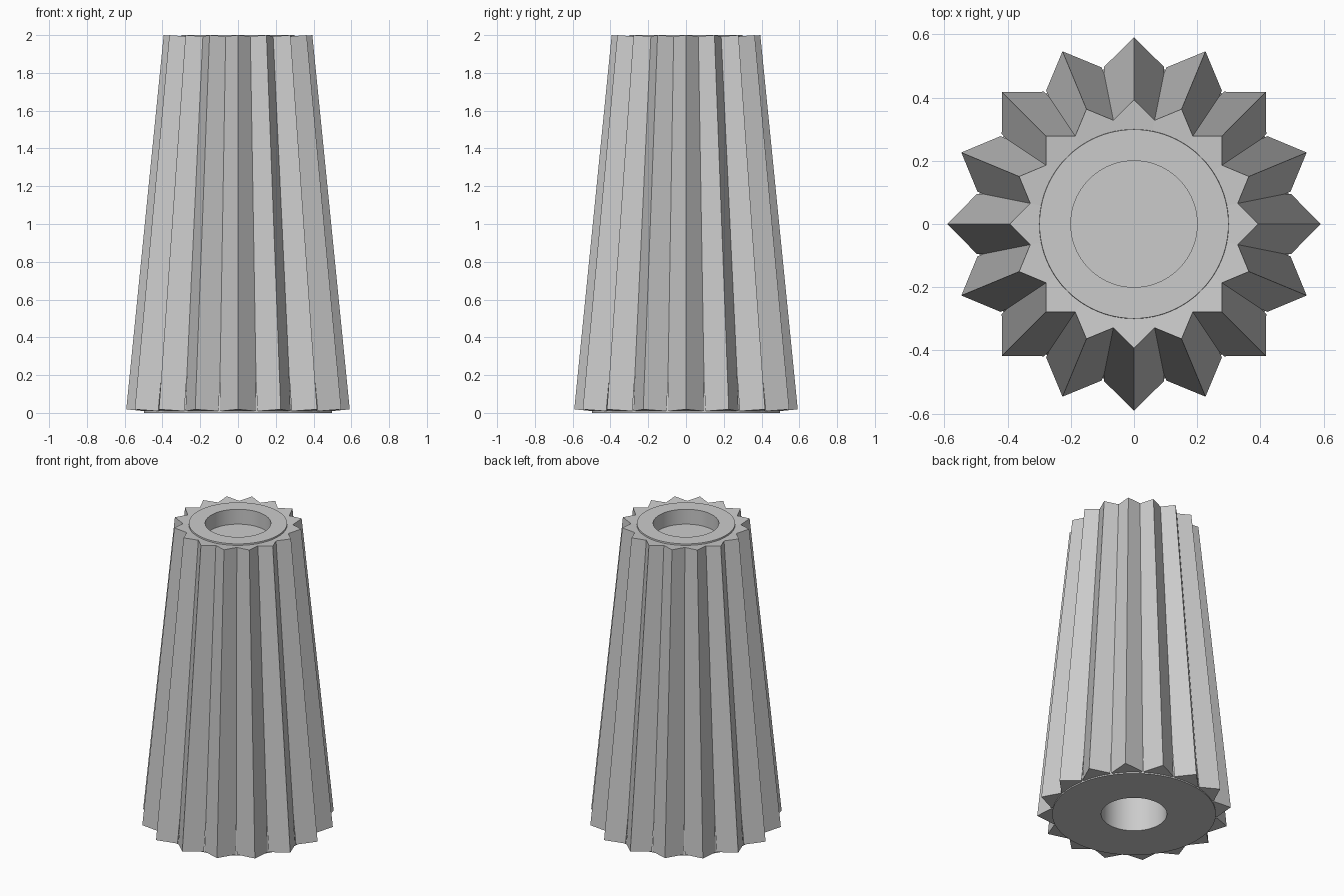
import bpy
import bmesh
import math
from mathutils import Matrix

cube = bpy.data.objects.get("Cube")
if cube:
    bpy.data.objects.remove(cube, do_unlink=True)

# Single stone grey colour
stone = bpy.data.materials.new("stone_grey")
stone.use_nodes = True
colour = (0.6, 0.6, 0.6, 1.0)
stone.diffuse_color = colour
for node in stone.node_tree.nodes:
    if node.type == "BSDF_PRINCIPLED":
        node.inputs["Base Color"].default_value = colour


def make_object(name, bm):
    mesh = bpy.data.meshes.new(name)
    bm.to_mesh(mesh)
    bm.free()
    mesh.materials.append(stone)
    obj = bpy.data.objects.new(name, mesh)
    bpy.context.collection.objects.link(obj)
    return obj


def lathe(name, profile, steps):
    bm = bmesh.new()
    verts = [bm.verts.new((r, 0, z)) for r, z in profile]
    edges = [bm.edges.new(pair) for pair in zip(verts, verts[1:])]
    bmesh.ops.spin(bm, geom=verts + edges, cent=(0, 0, 0), axis=(0, 0, 1),
                   angle=math.tau, steps=steps)
    bmesh.ops.remove_doubles(bm, verts=bm.verts, dist=0.0001)
    bmesh.ops.recalc_face_normals(bm, faces=bm.faces)
    return make_object(name, bm)


# Tapered core: deep socket underneath, shallow recess on top
HOLE = 0.2
core = lathe("tapered_core", [
    (0, 1.8), (HOLE, 1.8), (HOLE, 0), (0.498, 0),
    (0.299, 2), (HOLE, 2), (HOLE, 1.9), (0, 1.9)], 96)
bpy.ops.object.select_all(action="DESELECT")
core.select_set(True)
bpy.context.view_layer.objects.active = core
bpy.ops.object.shade_smooth_by_angle(angle=math.radians(30))

# Ridges: square bars set corner-out, leaning along the taper
RIDGES = 16
LOW_R, HIGH_R = 0.497, 0.299
LOW_Z, HIGH_Z = 0.0095, 1.9905
run, rise = LOW_R - HIGH_R, HIGH_Z - LOW_Z
lean = (Matrix.Translation(((LOW_R + HIGH_R) / 2, 0, (LOW_Z + HIGH_Z) / 2))
        @ Matrix.Rotation(-math.atan2(run, rise), 4, "Y"))
for i in range(RIDGES):
    bm = bmesh.new()
    bmesh.ops.create_cone(bm, cap_ends=True, segments=4, radius1=0.095,
                          radius2=0.095, depth=math.hypot(run, rise))
    turn = Matrix.Rotation(math.tau * i / RIDGES, 4, "Z")
    bmesh.ops.transform(bm, matrix=turn @ lean, verts=bm.verts)
    make_object(f"ridge_{i + 1}", bm)
